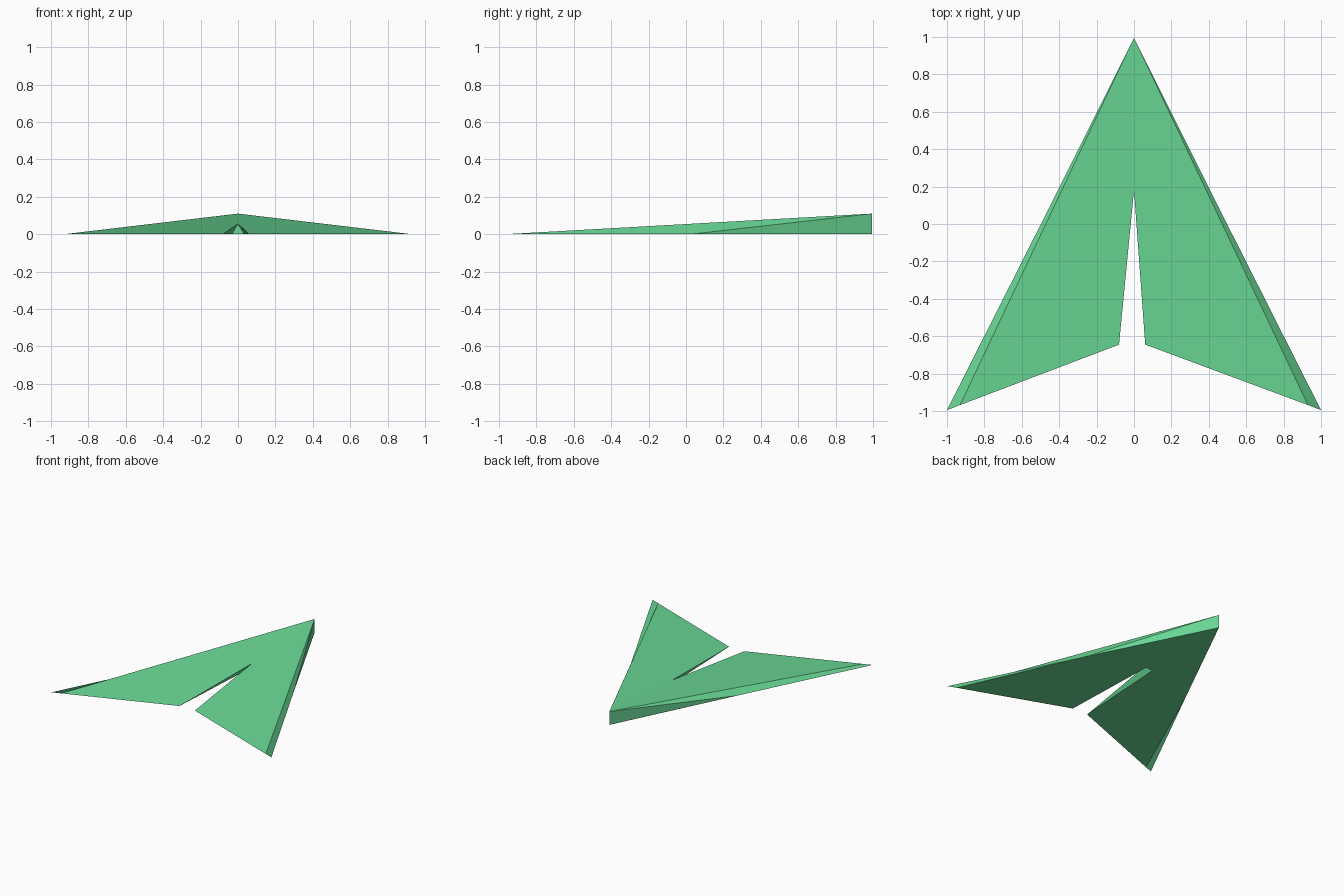
import bpy
import bmesh

if "Cube" in bpy.data.objects:
    bpy.data.objects.remove(bpy.data.objects["Cube"])

# Single flat colour
green = bpy.data.materials.new("mint_green")
green.diffuse_color = (0.144, 0.70, 0.305, 1)
green.use_nodes = True
green.node_tree.nodes["Principled BSDF"].inputs["Base Color"].default_value = green.diffuse_color

bm = bmesh.new()

# Shared points on the centre line
nose_top = bm.verts.new((0, 0.995, 0.11))
nose_bottom = bm.verts.new((0, 0.995, 0))
notch_top = bm.verts.new((0, 0.18, 0.056))


def wing(side, inner_x):
    """One half of the dart: top, outer side, notch wall and underside."""
    def point(x, y):
        return bm.verts.new((side * x, y, 0))

    mid = point(0.485, 0.025)
    tip = point(1.0, -0.995)
    corner = point(0.93, -0.968)
    inner = point(inner_x, -0.645)
    notch = point(0.032, 0.18)

    faces = [
        (nose_top, corner, inner, notch_top),      # upper surface
        (mid, tip, corner, nose_top),              # sloping outer side
        (nose_top, nose_bottom, mid),              # upright nose side
        (notch_top, inner, notch),                 # notch wall
        (nose_bottom, notch, inner, mid),          # underside, front
        (mid, inner, corner, tip),                 # underside, rear
    ]
    for loop in faces:
        bm.faces.new(loop if side < 0 else loop[::-1])
    return notch


left_notch = wing(-1, 0.08)
right_notch = wing(1, 0.06)

# Front end of the notch and the underside ahead of it
bm.faces.new((notch_top, left_notch, right_notch))
bm.faces.new((nose_bottom, right_notch, left_notch))

mesh = bpy.data.meshes.new("dart_body")
bm.to_mesh(mesh)
bm.free()
mesh.materials.append(green)
body = bpy.data.objects.new("dart_body", mesh)
bpy.context.collection.objects.link(body)
